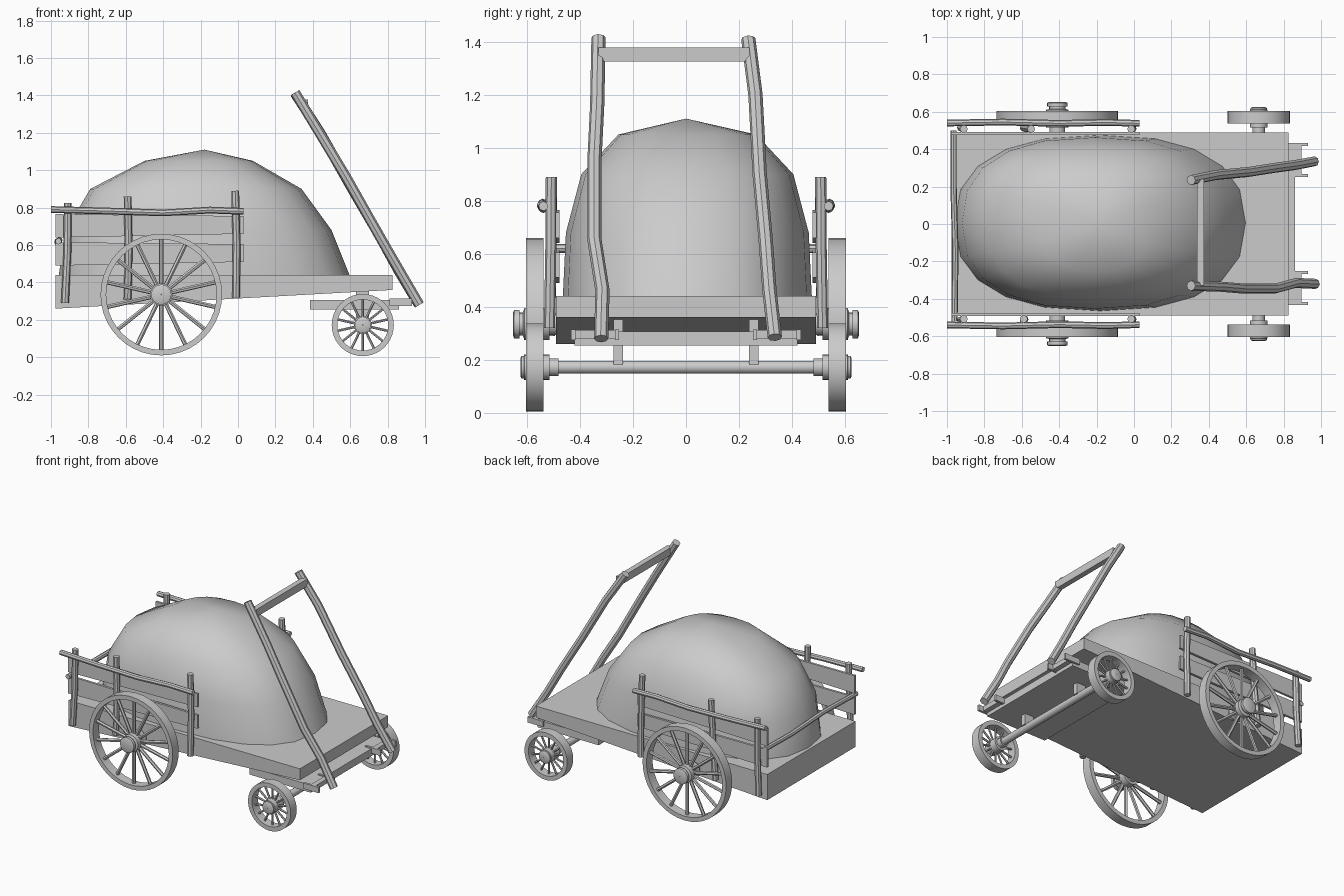
import bpy, math
from mathutils import Vector

if "Cube" in bpy.data.objects:
    bpy.data.objects.remove(bpy.data.objects["Cube"])


def mesh(name, verts, faces, smooth=False):
    me = bpy.data.meshes.new(name)
    me.from_pydata([tuple(v) for v in verts], [], faces)
    ob = bpy.data.objects.new(name, me)
    bpy.context.collection.objects.link(ob)
    if smooth:
        bpy.ops.object.select_all(action='DESELECT')
        ob.select_set(True)
        bpy.context.view_layer.objects.active = ob
        bpy.ops.object.shade_smooth_by_angle(angle=math.radians(40))
    return ob


def prism(name, profile, y0, y1):
    """Extrude an x-z outline (counter-clockwise) along y."""
    n = len(profile)
    verts = [(x, y, z) for y in (y0, y1) for x, z in profile]
    faces = [tuple(range(n)), tuple(range(2 * n - 1, n - 1, -1))]
    faces += [(i, i + n, (i + 1) % n + n, (i + 1) % n) for i in range(n)]
    return mesh(name, verts, faces)


def box(name, x0, x1, y0, y1, z0, z1):
    return prism(name, [(x0, z0), (x1, z0), (x1, z1), (x0, z1)], y0, y1)


def pole(name, pts, r, n=8):
    """Round stick following a path, capped at both ends."""
    pts = [Vector(p) for p in pts]
    d = (pts[-1] - pts[0]).normalized()
    u = d.orthogonal().normalized()
    w = d.cross(u)
    verts = [p + r * (u * math.cos(2 * math.pi * k / n) + w * math.sin(2 * math.pi * k / n))
             for p in pts for k in range(n)]
    faces = [(i * n + k, i * n + (k + 1) % n, (i + 1) * n + (k + 1) % n, (i + 1) * n + k)
             for i in range(len(pts) - 1) for k in range(n)]
    last = (len(pts) - 1) * n
    faces += [tuple(range(n - 1, -1, -1)), tuple(range(last, last + n))]
    return mesh(name, verts, faces, True)


def lathe(name, profile, cx, cz, side, n=32):
    """Spin a closed (radius, y) outline around a y axis."""
    m = len(profile)
    verts = [(cx + r * math.cos(2 * math.pi * k / n), side * y, cz + r * math.sin(2 * math.pi * k / n))
             for k in range(n) for r, y in profile]
    faces = []
    for k in range(n):
        a, b = k * m, (k + 1) % n * m
        for i in range(m):
            j = (i + 1) % m
            f = (a + i, a + j, b + j, b + i)
            faces.append(f if side > 0 else f[::-1])
    return mesh(name, verts, faces, True)


def wheel(name, cx, cz, R, rim, hub, y_out, side, spokes=14):
    y0, y1 = 0.537, 0.604
    lathe(name + "_rim", [(R, y0), (R, y1), (R - rim, y1), (R - rim, y0)], cx, cz, side, 40)
    lathe(name + "_hub", [(0.002, 0.48), (hub * 0.7, 0.48), (hub * 0.7, 0.515), (hub, 0.515), (hub, 0.61),
                          (hub * 0.72, 0.615), (hub * 0.72, y_out - 0.025), (hub * 0.9, y_out - 0.025),
                          (hub * 0.9, y_out - 0.005), (hub * 0.7, y_out), (0.002, y_out)], cx, cz, side, 20)
    for k in range(spokes):
        a = math.pi / 2 + 2 * math.pi * k / spokes
        c, s = math.cos(a), math.sin(a)
        r0, r1 = hub * 0.8, R - rim * 0.6
        pole(name + "_spoke", [(cx + r0 * c, side * 0.57, cz + r0 * s),
                               (cx + r1 * c, side * 0.57, cz + r1 * s)], R * 0.03 + 0.002, 6)


# wedge-shaped cart bed
prism("cart_bed", [(-0.975, 0.26), (0.825, 0.36), (0.825, 0.44), (-0.975, 0.44)], -0.49, 0.49)

# rounded hay load
N = 20
rings = [(0.43, -0.96, 0.60, 0.47), (0.68, -0.92, 0.50, 0.458), (0.90, -0.79, 0.34, 0.40), (1.05, -0.50, 0.08, 0.26)]
verts = []
for z, xa, xb, h in rings:
    for k in range(N):
        c, s = math.cos(2 * math.pi * k / N), math.sin(2 * math.pi * k / N)
        c, s = (math.copysign(abs(v) ** 0.82, v) for v in (c, s))
        verts.append(((xa + xb) / 2 + (xb - xa) / 2 * c, 0.005 + h * s, z))
verts.append((-0.18, 0, 1.11))
faces = [(i * N + k, i * N + (k + 1) % N, (i + 1) * N + (k + 1) % N, (i + 1) * N + k)
         for i in range(3) for k in range(N)]
faces += [(3 * N + k, 3 * N + (k + 1) % N, 4 * N) for k in range(N)]
faces.append(tuple(range(N - 1, -1, -1)))
mesh("hay_load", verts, faces, True)

# wheels and front axle
for s in (-1, 1):
    wheel("rear_wheel", -0.41, 0.335, 0.325, 0.03, 0.06, 0.653, s)
    wheel("front_wheel", 0.667, 0.172, 0.166, 0.03, 0.048, 0.625, s)
pole("front_axle", [(0.667, -0.52, 0.172), (0.667, 0.52, 0.172)], 0.025, 12)

# steering plate, axle blocks and handle brackets
box("steering_plate", 0.385, 0.86, -0.42, 0.42, 0.255, 0.307)
for s in (-1, 1):
    box("axle_block", 0.63, 0.70, s * 0.255 - 0.018, s * 0.255 + 0.018, 0.18, 0.355)
    for y in (0.26, 0.425):
        box("bracket_cheek", 0.81, 0.93, s * y - 0.008, s * y + 0.008, 0.275, 0.315)
    box("bracket_bar", 0.86, 0.895, s * 0.34 - 0.085, s * 0.34 + 0.085, 0.28, 0.312)

# pull handles with crossbar
pole("left_handle", [(0.97, -0.32, 0.28), (0.865, -0.315, 0.46), (0.755, -0.345, 0.65), (0.58, -0.345, 0.96),
                     (0.46, -0.335, 1.16), (0.305, -0.33, 1.415)], 0.027)
pole("right_handle", [(0.965, 0.335, 0.285), (0.86, 0.315, 0.46), (0.75, 0.30, 0.66), (0.61, 0.278, 0.90),
                      (0.44, 0.262, 1.20), (0.305, 0.235, 1.41)], 0.027)
box("handle_crossbar", 0.337, 0.375, -0.33, 0.24, 1.325, 1.378)

# side fences: posts, planks and top rail
for s in (-1, 1):
    for x0, x1, z0, z1 in ((-0.925, -0.91, 0.29, 0.825), (-0.59, -0.59 if s < 0 else -0.55, 0.31, 0.86),
                           (-0.01, -0.015, 0.32, 0.89)):
        xm = (x0 + x1) / 2 + 0.005
        pole("fence_post", [(x0, s * 0.515, z0), (xm, s * 0.51, (z0 + z1) / 2), (x1, s * 0.508, z1)], 0.021)
    pole("fence_rail", [(-1.0, s * 0.54, 0.79), (-0.7, s * 0.545, 0.782), (-0.4, s * 0.538, 0.772),
                        (-0.15, s * 0.543, 0.787), (0.03, s * 0.538, 0.78)], 0.018)
    for za, zb in ((0.50, 0.615), (0.65, 0.765)):
        prism("fence_plank", [(-0.975, za - 0.01), (0.03, za + 0.01), (0.03, zb - 0.01), (-0.975, zb)],
              s * 0.485 - 0.008, s * 0.485 + 0.008)

# tail rail across the back
pole("tail_rail", [(-0.96, -0.52, 0.62), (-0.955, -0.15, 0.625), (-0.965, 0.2, 0.615), (-0.965, 0.5, 0.62)], 0.017)
